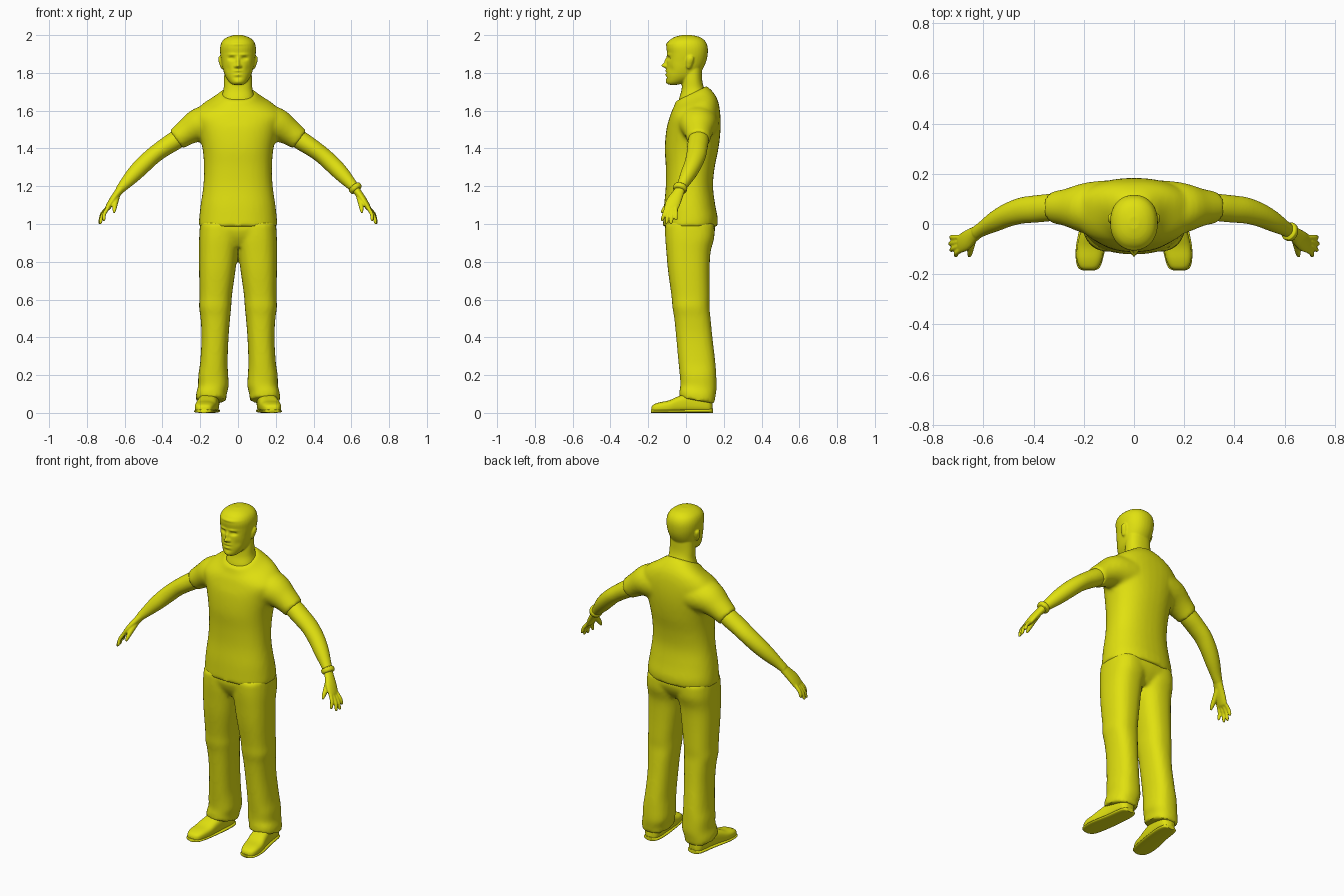
import bpy, bmesh, math
from mathutils import Vector

yellow = bpy.data.materials.new("yellow")
yellow.diffuse_color = (0.75, 0.75, 0.005, 1)


def smooth_rows(rows, steps=4):
    """Catmull-Rom interpolation through rows of numbers."""
    out = []
    for i in range(len(rows) - 1):
        a, b, c, d = (rows[max(i - 1, 0)], rows[i], rows[i + 1],
                      rows[min(i + 2, len(rows) - 1)])
        for k in range(steps):
            t = k / steps
            out.append([0.5 * (2 * q + (r - p) * t + (2 * p - 5 * q + 4 * r - s) * t * t
                               + (3 * q - p - 3 * r + s) * t ** 3)
                        for p, q, r, s in zip(a, b, c, d)])
    return out + [list(rows[-1])]


def oval(power, n=36):
    for i in range(n):
        a = 2 * math.pi * i / n
        yield tuple(math.copysign(abs(f) ** (2 / power), f) for f in (math.cos(a), math.sin(a)))


def loft(name, rings):
    bm = bmesh.new()
    vs = [[bm.verts.new(p) for p in ring] for ring in rings]
    n = len(vs[0])
    for a, b in zip(vs, vs[1:]):
        for i in range(n):
            bm.faces.new((a[i], a[(i + 1) % n], b[(i + 1) % n], b[i]))
    bm.faces.new(vs[0])
    bm.faces.new(vs[-1])
    bmesh.ops.recalc_face_normals(bm, faces=bm.faces)
    me = bpy.data.meshes.new(name)
    bm.to_mesh(me)
    bm.free()
    ob = bpy.data.objects.new(name, me)
    bpy.context.collection.objects.link(ob)
    me.materials.append(yellow)
    return ob


def stack(name, rows, power=2.3, s=1):
    """Level rings: z, x left, x right, y front, y back, tilt."""
    rings = []
    for z, x0, x1, y0, y1, tilt in smooth_rows(rows):
        hx, hy = (x1 - x0) / 2, (y1 - y0) / 2
        rings.append([(s * ((x0 + x1) / 2 + hx * c), (y0 + y1) / 2 + hy * d, z + tilt * hy * d)
                      for c, d in oval(power)])
    return loft(name, rings)


def tube(name, rows, s=1):
    """Limb along a path: x, y, z, half width along y, half thickness."""
    rows = smooth_rows(rows)
    rings = []
    for i, r in enumerate(rows):
        c = Vector(r[:3])
        t = (Vector(rows[min(i + 1, len(rows) - 1)][:3]) - Vector(rows[max(i - 1, 0)][:3])).normalized()
        thick = t.cross(Vector((0, 1, 0))).normalized()
        wide = thick.cross(t)
        ring = [c + wide * r[3] * a + thick * r[4] * b for a, b in oval(2)]
        rings.append([(s * p.x, p.y, p.z) for p in ring])
    return loft(name, rings)


def select(obs):
    bpy.ops.object.select_all(action='DESELECT')
    for o in obs:
        o.select_set(True)
    bpy.context.view_layer.objects.active = obs[0]


def finish(ob, angle=45):
    select([ob])
    bpy.ops.object.shade_smooth_by_angle(angle=math.radians(angle))


def fuse(name, obs, voxel, repeat):
    """Join overlapping pieces into one skin and soften it."""
    select(obs)
    if len(obs) > 1:
        bpy.ops.object.join()
    ob = obs[0]
    ob.name = name
    m = ob.modifiers.new("skin", 'REMESH')
    m.mode, m.voxel_size = 'VOXEL', voxel
    m2 = ob.modifiers.new("soften", 'SMOOTH')
    m2.factor, m2.iterations = 0.5, repeat
    for mod in ("skin", "soften"):
        bpy.ops.object.modifier_apply(modifier=mod)
    finish(ob)
    return ob


def sym(z, hx, y0, y1, tilt=0):
    return (z, -hx, hx, y0, y1, tilt)


# Shirt: torso with a slanted neckline, plus two short sleeves
torso = stack("torso", [
    sym(0.985, .208, -.122, .165), sym(1.03, .206, -.12, .168), sym(1.1, .198, -.116, .155),
    sym(1.2, .184, -.107, .143), sym(1.3, .18, -.107, .152), sym(1.4, .188, -.112, .172),
    sym(1.5, .212, -.104, .183), sym(1.575, .235, -.088, .181, .1), sym(1.625, .195, -.077, .168, .25),
    sym(1.662, .13, -.064, .14, .4), sym(1.69, .088, -.055, .108, .5)])
sleeves = [tube("sleeve", [(.12, .06, 1.535, .115, .1), (.2, .064, 1.525, .1, .092),
                           (.27, .066, 1.487, .075, .07), (.327, .066, 1.446, .062, .059)], s)
           for s in (-1, 1)]
fuse("shirt", [torso] + sleeves, .011, 5)

# Trousers: hips and two loose legs
hips = stack("hips", [sym(.88, .17, -.07, .105), sym(.93, .2, -.1, .14),
                      sym(.98, .203, -.112, .155), sym(1.05, .19, -.1, .14)], 2.6)
leg_rows = [(.065, .062, .222, -.035, .15, -.18), (.1, .06, .222, -.034, .155, -.18),
            (.14, .05, .212, -.03, .162, -.1), (.2, .052, .21, -.033, .16, 0),
            (.27, .055, .2, -.04, .155, 0), (.4, .05, .193, -.052, .14, 0),
            (.5, .042, .198, -.062, .13, 0), (.56, .036, .206, -.072, .124, 0),
            (.62, .032, .204, -.077, .125, 0), (.75, .014, .206, -.095, .125, 0),
            (.85, .002, .206, -.104, .13, 0), (.93, -.01, .206, -.11, .15, 0),
            (1.0, -.01, .2, -.11, .15, 0)]
legs = [stack("leg", leg_rows, 2.4, s) for s in (-1, 1)]
fuse("trousers", [hips] + legs, .011, 3)

# Shoes: thin flat sole and rounded upper, toes turned out
def shoe(name, rows, s):
    rings = []
    for y, cx, hw, h in smooth_rows(rows):
        rings.append([(s * (cx + hw * c), y, h / 2 + h / 2 * d) for c, d in oval(2.8)])
    finish(loft(name, rings), 50)


for s, side in ((-1, "right"), (1, "left")):
    shoe(side + "_shoe", [(-.183, .18, .018, .03), (-.172, .18, .037, .044), (-.14, .178, .05, .056),
                          (-.09, .172, .055, .066), (-.04, .163, .053, .088), (.02, .154, .05, .105),
                          (.09, .147, .048, .1), (.125, .146, .04, .09), (.14, .146, .02, .07)], s)
    shoe(side + "_sole", [(-.186, .18, .02, .018), (-.175, .18, .042, .018), (-.14, .178, .054, .018),
                          (-.08, .171, .059, .018), (.02, .154, .055, .02), (.09, .147, .052, .022),
                          (.13, .146, .043, .022), (.143, .146, .022, .022)], s)

# Arms with hands and spread fingers
fingers = [(-.101, .713, -.128, 1.016), (-.085, .733, -.106, 1.0),
           (-.069, .738, -.08, 1.0), (-.053, .734, -.053, 1.02)]
for s, side in ((-1, "right"), (1, "left")):
    parts = [tube("arm", [(.25, .066, 1.495, .05, .045), (.325, .066, 1.447, .054, .05),
                          (.39, .06, 1.405, .054, .047), (.445, .054, 1.365, .052, .045),
                          (.5, .037, 1.315, .047, .045), (.55, .012, 1.264, .041, .041),
                          (.6, -.017, 1.21, .03, .03), (.63, -.035, 1.177, .027, .022)], s),
             tube("palm", [(.615, -.027, 1.193, .026, .022), (.64, -.043, 1.16, .031, .02),
                           (.668, -.065, 1.12, .039, .018), (.69, -.078, 1.085, .037, .014),
                           (.696, -.08, 1.074, .028, .009)], s),
             tube("thumb", [(.64, -.05, 1.15, .017, .016), (.65, -.09, 1.108, .015, .014),
                            (.654, -.115, 1.08, .012, .011), (.656, -.13, 1.06, .006, .006)], s)]
    for y, tx, ty, tz in fingers:
        k = Vector((.685, y, 1.092))
        e = Vector((tx, ty, tz))
        m = k.lerp(e, .55) + Vector((.007, 0, .003))
        parts.append(tube("finger", [(*k, .0105, .011), (*m, .0098, .0098),
                                     (*k.lerp(e, .88), .0088, .0088), (*e, .004, .004)], s))
    fuse(side + "_arm", parts, .0045, 3)

# Wristband on the left wrist
band = tube("wristband", [(.613, -.026, 1.2, .031, .03), (.617, -.028, 1.195, .037, .036),
                          (.626, -.034, 1.184, .037, .035), (.63, -.036, 1.179, .03, .028)])
finish(band)

# Head: skull, neck and ears in one skin
skull = stack("skull", [
    sym(1.737, .026, -.092, -.045), sym(1.75, .045, -.102, .0), sym(1.78, .066, -.105, .06),
    sym(1.82, .08, -.104, .088), sym(1.86, .088, -.102, .107), sym(1.9, .094, -.1, .115),
    sym(1.94, .094, -.104, .114), sym(1.97, .082, -.09, .1), sym(1.99, .055, -.06, .072),
    sym(2.0, .02, -.02, .03)], 2.2)
neck = stack("neck", [sym(1.62, .1, -.045, .12, .3), sym(1.68, .085, -.038, .105, .3),
                      sym(1.72, .076, -.024, .092, .2), sym(1.77, .074, -.02, .085),
                      sym(1.84, .07, -.02, .085)])
ears = [stack("ear", [(1.822, .078, .09, .008, .02, 0), (1.835, .078, .095, .0, .03, 0),
                      (1.865, .082, .104, .002, .04, 0), (1.882, .084, .104, .008, .04, 0),
                      (1.89, .086, .098, .016, .032, 0)], 2, s) for s in (-1, 1)]
head = fuse("head", [skull, neck] + ears, .005, 4)

# Face relief: x, z, radius x, radius z, push in y (mirrored over x)
relief = [(0, 1.838, .011, .011, -.025), (0, 1.86, .008, .02, -.013), (.014, 1.834, .007, .007, -.008),
          (.034, 1.877, .016, .009, .013), (.034, 1.876, .009, .004, -.004),
          (.03, 1.897, .024, .006, -.005), (0, 1.811, .02, .005, -.006), (0, 1.8, .02, .0022, .005),
          (0, 1.79, .018, .005, -.005), (0, 1.775, .02, .005, .004), (0, 1.752, .018, .011, -.005),
          (0, 1.953, .055, .008, -.005), (.055, 1.82, .016, .02, .004)]
for v in head.data.vertices:
    if v.co.y < -.045 and v.co.z > 1.73:
        v.co.y += sum(p * math.exp(-((abs(v.co.x) - x) / rx) ** 2 - ((v.co.z - z) / rz) ** 2)
                      for x, z, rx, rz, p in relief)
